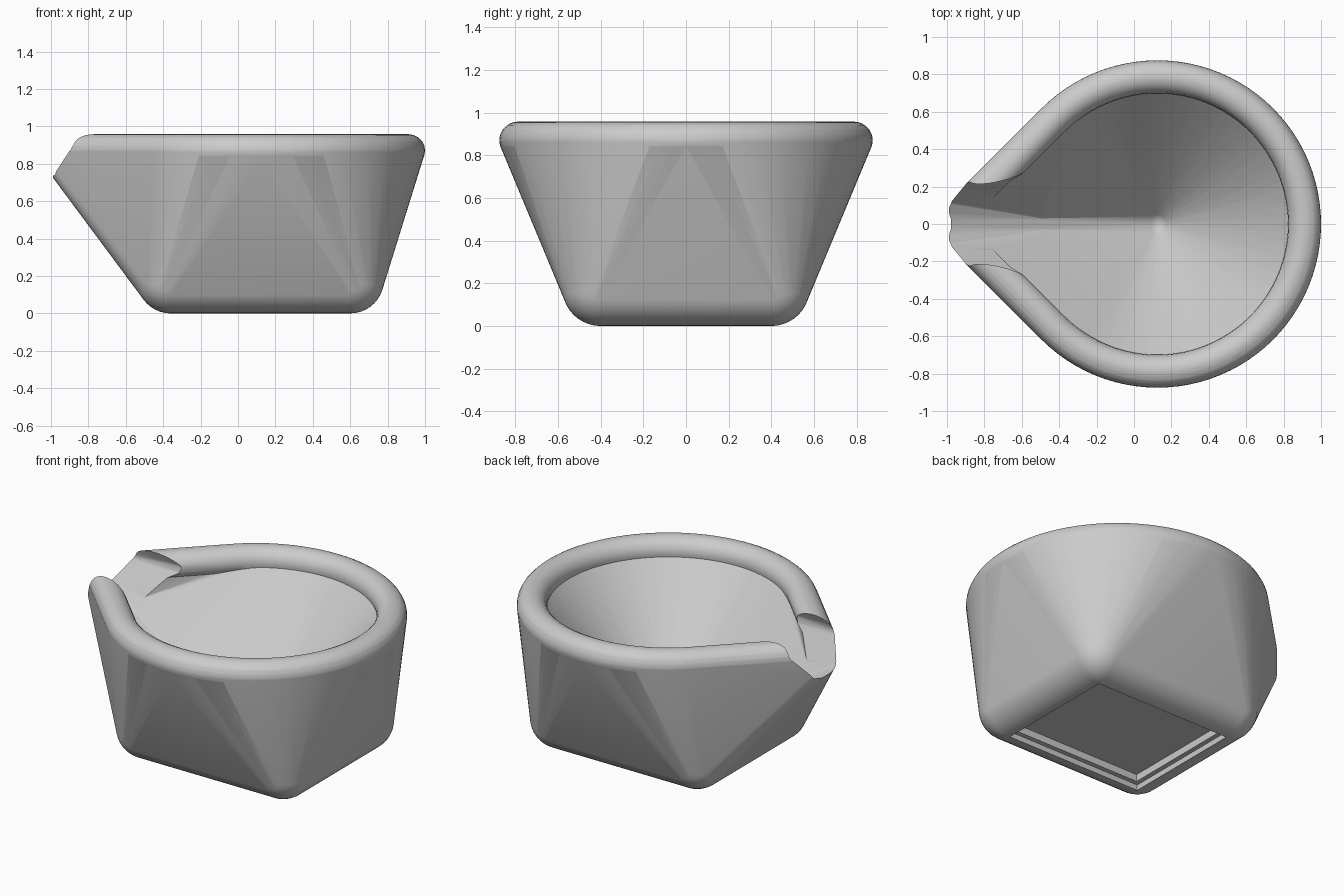
import bpy, bmesh
from math import sin, cos, pi, sqrt, radians
from mathutils import Vector

if "Cube" in bpy.data.objects:
    bpy.data.objects.remove(bpy.data.objects["Cube"])

CX = 0.125          # centre of the round bowl
R, T = 0.787, 0.088  # rim centreline radius and tube radius
RIM_Z = 0.87
TIP_X = CX - R * sqrt(2)


def add_mesh(name, bm):
    me = bpy.data.meshes.new(name)
    bm.to_mesh(me)
    bm.free()
    ob = bpy.data.objects.new(name, me)
    bpy.context.collection.objects.link(ob)
    return ob


def hull(name, points):
    bm = bmesh.new()
    for p in points:
        bm.verts.new(p)
    bmesh.ops.remove_doubles(bm, verts=bm.verts[:], dist=0.0005)
    bmesh.ops.convex_hull(bm, input=bm.verts[:])
    loose = [v for v in bm.verts if not v.link_faces]
    bmesh.ops.delete(bm, geom=loose, context='VERTS')
    bmesh.ops.recalc_face_normals(bm, faces=bm.faces[:])
    return add_mesh(name, bm)


def sphere(c, r, u=40, v=20):
    pts = []
    for j in range(v + 1):
        b = pi * j / v
        n = 1 if j in (0, v) else u
        for i in range(n):
            a = 2 * pi * i / u
            pts.append(Vector(c) + r * Vector((sin(b) * cos(a), sin(b) * sin(a), cos(b))))
    return pts


def ring(r, z, n=96):
    return [(CX + r * cos(2 * pi * i / n), r * sin(2 * pi * i / n), z) for i in range(n)]


def boolean(ob, other, op):
    other.hide_render = True
    m = ob.modifiers.new(op.title(), 'BOOLEAN')
    m.operation, m.object, m.solver = op, other, 'EXACT'
    bpy.context.view_layer.objects.active = ob
    bpy.ops.object.modifier_apply(modifier=m.name)
    bpy.data.objects.remove(other)


# Body: rounded rectangular foot blended into the teardrop rim
pts = []
for x in (-0.36, 0.60):
    for y in (-0.40, 0.40):
        pts += sphere((x, y, 0.18), 0.18)
t = T - 0.0005
for k in range(17):
    a = -pi / 2 + pi * k / 16
    pts += ring(R + t * cos(a), RIM_Z + t * sin(a))
pts += sphere((TIP_X, 0, RIM_Z), t)
cup = hull("pouring_cup", pts)

# Clear the top inside the rim centreline
pts = [p for z in (RIM_Z, 1.1) for p in ring(R, z) + [(TIP_X, 0, z)]]
boolean(cup, hull("lid_cutter", pts), 'DIFFERENCE')

# Conical cavity drawn out towards the spout
pts = sphere((CX, 0, 0.18), 0.07) + ring(0.72, RIM_Z) + ring(0.72, 1.1)
pts += [(-0.86, y, z) for y in (-0.03, 0.03) for z in (0.655, 1.1)]
boolean(cup, hull("cavity_cutter", pts), 'DIFFERENCE')

# Rolled rim following the teardrop outline, open at the spout
n = 72
END_X = -0.91
end_y = END_X - TIP_X
path = [(END_X, -end_y)]
path += [(CX + R * cos(a), R * sin(a)) for a in
         (radians(-135 + 270 * i / n) for i in range(n + 1))]
path.append((END_X, end_y))
cu = bpy.data.curves.new("rim_path", 'CURVE')
cu.dimensions = '3D'
cu.bevel_depth, cu.bevel_resolution = T, 8
cu.use_fill_caps = True
sp = cu.splines.new('POLY')
sp.points.add(len(path) - 1)
for p, (x, y) in zip(sp.points, path):
    p.co = (x, y, RIM_Z, 1)
co = bpy.data.objects.new("rim_path", cu)
bpy.context.collection.objects.link(co)
bpy.context.view_layer.update()
me = bpy.data.meshes.new_from_object(co.evaluated_get(bpy.context.evaluated_depsgraph_get()))
bpy.data.objects.remove(co)
bm = bmesh.new()
bm.from_mesh(me)
bmesh.ops.remove_doubles(bm, verts=bm.verts[:], dist=0.0002)
bmesh.ops.recalc_face_normals(bm, faces=bm.faces[:])
boolean(cup, add_mesh("rim", bm), 'UNION')

# Spout channel: rounded V floor, sides leaning in where they cross the rim
near = ((0.03, 0.455), (0.05, 0.472), (0.285, 0.84), (0.29, 0.88), (0.255, 0.96), (0.15, 1.1))
far = ((0.03, 0.857), (0.07, 0.868), (0.15, 0.90), (0.16, 0.92), (0.15, 0.96), (0.08, 1.1))
pts = [(x, s * y, z) for x, prof in ((-0.5, near), (-1.25, far))
       for y, z in prof for s in (-1, 1)]
boolean(cup, hull("channel_cutter", pts), 'DIFFERENCE')

# Stepped recess under the foot
for hx, hy, depth in ((0.48, 0.40, 0.035), (0.45, 0.37, 0.08)):
    box = [(0.12 + i * hx, j * hy, z) for i in (-1, 1) for j in (-1, 1) for z in (-0.1, depth)]
    boolean(cup, hull("recess_cutter", box), 'DIFFERENCE')

# Smooth shading with crisp cut edges
for o in bpy.context.selected_objects:
    o.select_set(False)
cup.select_set(True)
bpy.context.view_layer.objects.active = cup
bpy.ops.object.shade_smooth_by_angle(angle=radians(30))
